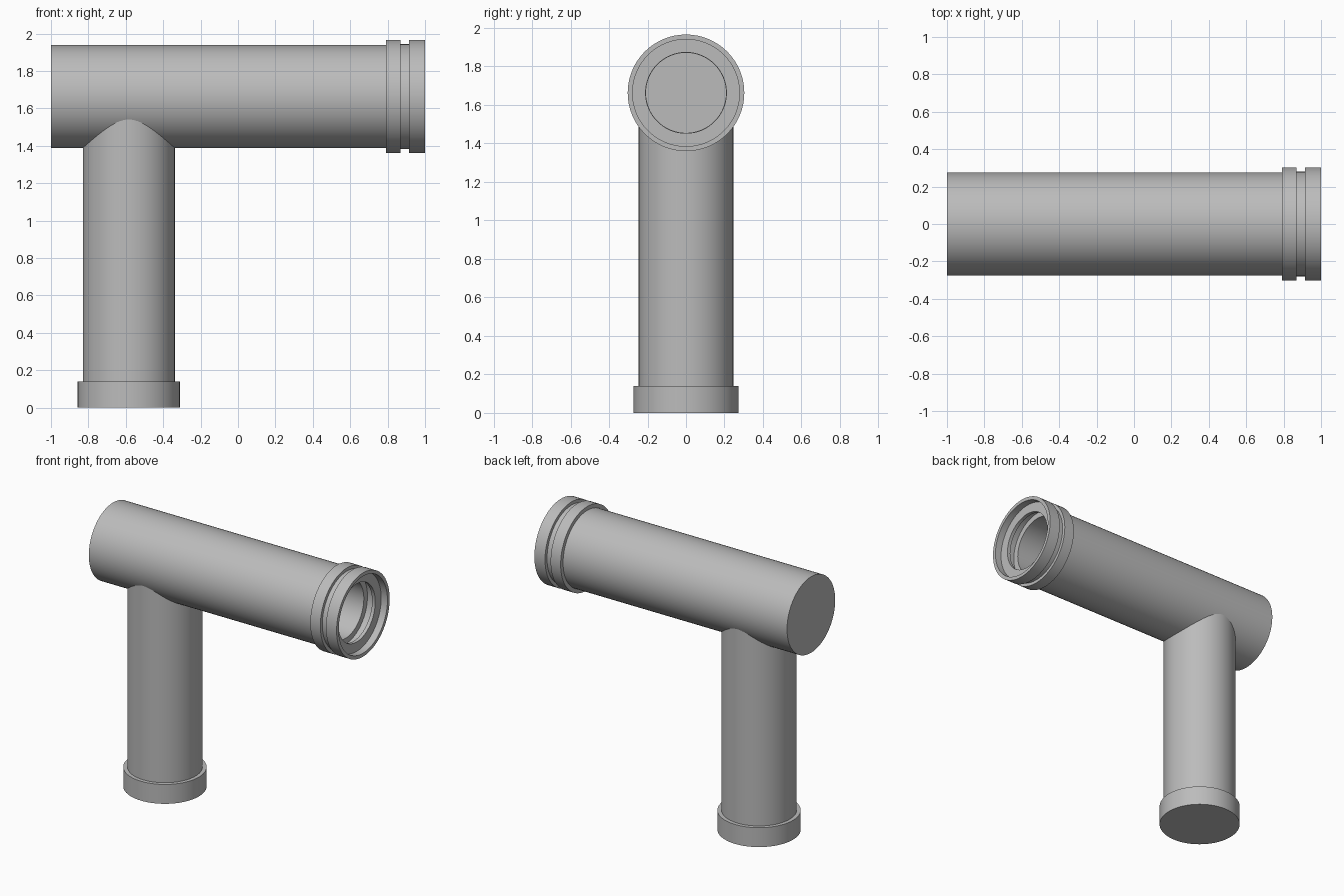
import bpy, bmesh, math
from mathutils import Matrix, Vector

cube = bpy.data.objects.get("Cube")
if cube:
    bpy.data.objects.remove(cube, do_unlink=True)

SEGMENTS = 64
GREY = (0.5, 0.5, 0.5, 1)

grey = bpy.data.materials.new("plain grey")
grey.use_nodes = True
grey.diffuse_color = GREY
grey.node_tree.nodes["Principled BSDF"].inputs["Base Color"].default_value = GREY


def lathe(name, profile, matrix):
    """Spin (radius, height) points around z, then place the result."""
    bm = bmesh.new()
    verts = [bm.verts.new((r, 0, h)) for r, h in profile]
    edges = [bm.edges.new(pair) for pair in zip(verts, verts[1:])]
    bmesh.ops.spin(bm, geom=verts + edges, cent=(0, 0, 0), axis=(0, 0, 1),
                   angle=math.tau, steps=SEGMENTS, use_duplicate=False)
    bmesh.ops.remove_doubles(bm, verts=bm.verts, dist=0.0005)
    bmesh.ops.recalc_face_normals(bm, faces=bm.faces)
    bmesh.ops.transform(bm, matrix=matrix, verts=bm.verts)
    mesh = bpy.data.meshes.new(name)
    bm.to_mesh(mesh)
    bm.free()
    mesh.materials.append(grey)
    obj = bpy.data.objects.new(name, mesh)
    bpy.context.collection.objects.link(obj)
    bpy.ops.object.select_all(action='DESELECT')
    obj.select_set(True)
    bpy.context.view_layer.objects.active = obj
    bpy.ops.object.shade_smooth_by_angle(angle=math.radians(30))
    return obj


# Horizontal pipe: closed at one end, flanged socket with inner seats at the other
along_x = Matrix.Translation((0, 0, 1.663)) @ Matrix.Rotation(math.pi / 2, 4, 'Y')
outside = [(0, -1), (0.275, -1), (0.275, 0.79), (0.303, 0.79), (0.303, 0.87),
           (0.28, 0.87), (0.28, 0.915), (0.303, 0.915), (0.303, 1)]
inside = [(0.278, 1), (0.278, 0.95), (0.21, 0.95), (0.21, 0.925), (0.25, 0.925),
          (0.25, 0.86), (0.208, 0.86), (0.208, 0), (0, 0)]
lathe("main_pipe", outside + inside, along_x)

# Vertical branch pipe with a wider foot collar
upright = Matrix.Translation((-0.584, 0, 0))
lathe("branch_pipe", [(0, 0.05), (0.246, 0.05), (0.246, 1.6), (0, 1.6)], upright)
lathe("foot_collar", [(0, 0), (0.273, 0), (0.273, 0.14), (0, 0.14)], upright)
